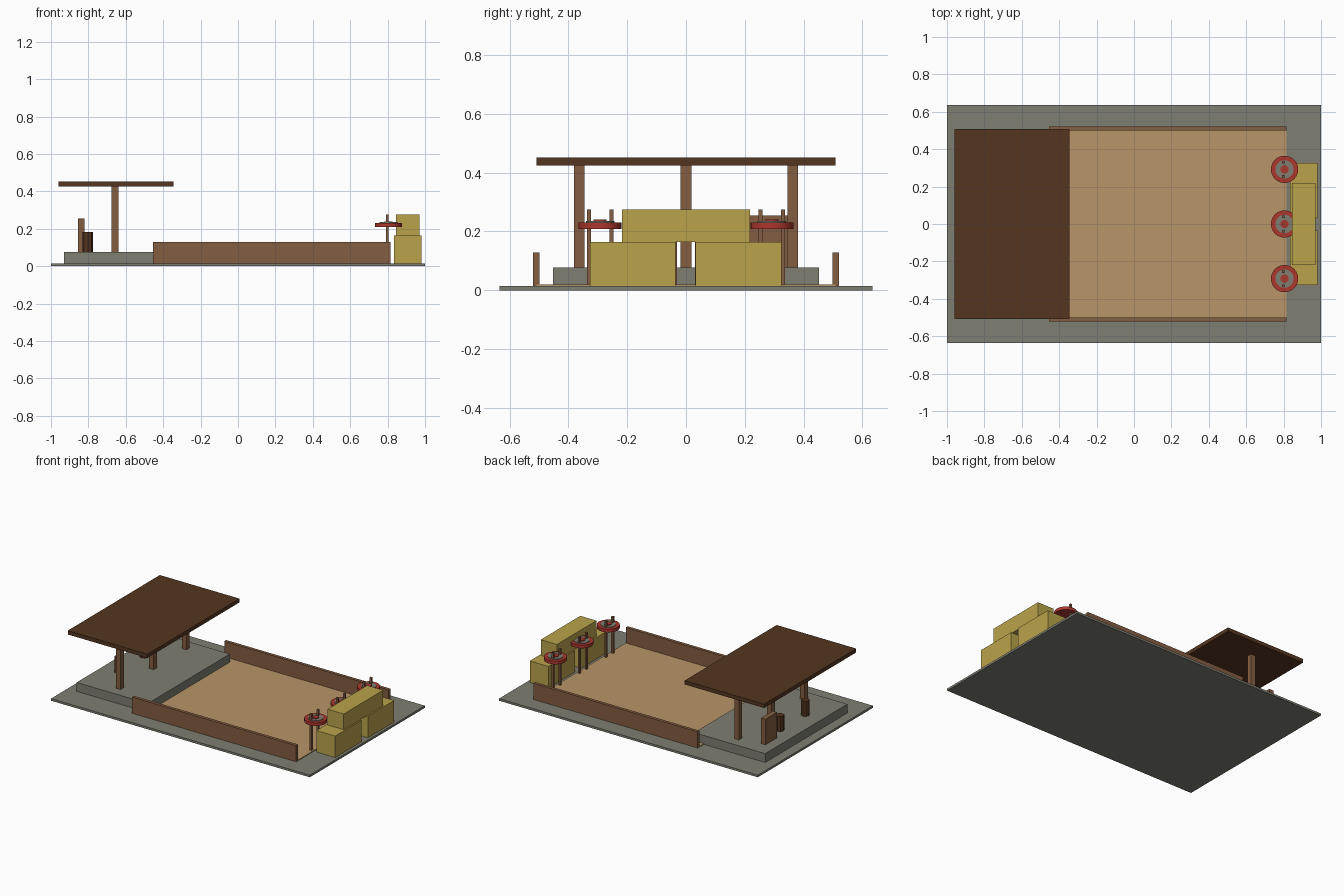
import bpy
import math

cube = bpy.data.objects.get("Cube")
if cube:
    bpy.data.objects.remove(cube, do_unlink=True)


def material(name, rgb):
    m = bpy.data.materials.new(name)
    m.use_nodes = True
    m.diffuse_color = (*rgb, 1)
    node = next(n for n in m.node_tree.nodes if n.type == "BSDF_PRINCIPLED")
    node.inputs["Base Color"].default_value = (*rgb, 1)
    return m


stone = material("grey stone", (0.21, 0.21, 0.17))
sand = material("sand", (0.48, 0.30, 0.14))
wood = material("brown wood", (0.23, 0.11, 0.053))
dark_wood = material("dark wood", (0.09, 0.037, 0.0145))
straw = material("straw", (0.49, 0.37, 0.07))
red = material("red paint", (0.41, 0.038, 0.026))


def box(name, mat, xs, ys, zs):
    """Box from its extents along each axis."""
    spans = (xs, ys, zs)
    bpy.ops.mesh.primitive_cube_add(size=1, location=[sum(s) / 2 for s in spans])
    ob = bpy.context.object
    ob.name = name
    ob.scale = [s[1] - s[0] for s in spans]
    bpy.ops.object.transform_apply(location=False, rotation=False, scale=True)
    ob.data.materials.append(mat)


def disc(name, mat, x, y, zs, radius, sides):
    """Upright cylinder between two heights."""
    bpy.ops.mesh.primitive_cylinder_add(vertices=sides, radius=radius, depth=zs[1] - zs[0],
                                        location=(x, y, sum(zs) / 2))
    ob = bpy.context.object
    ob.name = name
    ob.data.materials.append(mat)
    if sides > 12:
        bpy.ops.object.shade_smooth_by_angle(angle=math.radians(30))


# Ground, sand range and shooting platform
box("ground", stone, (-1, 1), (-0.635, 0.635), (0, 0.015))
box("sand_floor", sand, (-0.455, 0.815), (-0.508, 0.508), (0.012, 0.02))
box("platform", stone, (-0.93, -0.38), (-0.453, 0.453), (0.012, 0.077))

# Side walls
for side, y in (("right", -0.51), ("left", 0.51)):
    box(side + "_wall", wood, (-0.455, 0.815), (y - 0.011, y + 0.011), (0.015, 0.128))

# Shelter
box("roof", dark_wood, (-0.96, -0.345), (-0.508, 0.508), (0.425, 0.452))
for y in (-0.363, 0, 0.363):
    box("roof_post", wood, (-0.675, -0.64), (y - 0.018, y + 0.018), (0.077, 0.425))

# Rack board and barrels under the shelter
box("rack_board", wood, (-0.855, -0.82), (0.215, 0.345), (0.077, 0.255))
for y in (-0.17, 0.11):
    disc("barrel", dark_wood, -0.803, y, (0.077, 0.183), 0.028, 8)

# Targets lying on paired legs
for y in (-0.292, 0, 0.292):
    disc("target_rim", red, 0.805, y, (0.209, 0.231), 0.073, 24)
    disc("target_ring", stone, 0.805, y, (0.215, 0.235), 0.049, 24)
    disc("target_centre", red, 0.805, y, (0.22, 0.24), 0.022, 24)
    for dy in (-0.038, 0.038):
        box("target_leg", wood, (0.79, 0.804), (y + dy - 0.007, y + dy + 0.007), (0.015, 0.275))

# Straw bales
for y in (-0.181, 0.179):
    box("lower_bale", straw, (0.835, 0.98), (y - 0.146, y + 0.146), (0.015, 0.165))
box("upper_bale", straw, (0.845, 0.97), (-0.218, 0.218), (0.165, 0.275))
